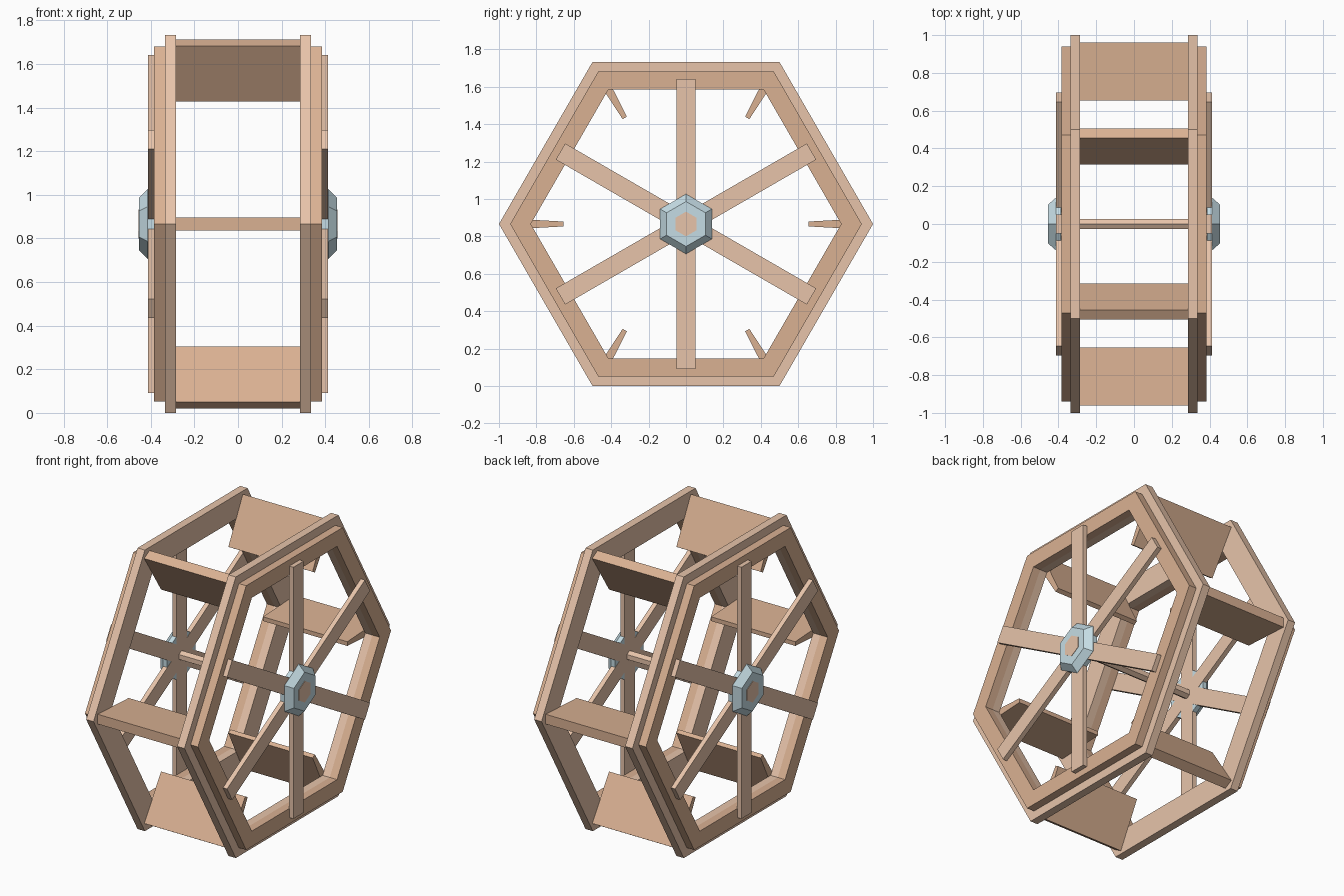
import bpy, bmesh
from math import sin, cos, pi, sqrt
from mathutils import Matrix

if "Cube" in bpy.data.objects:
    bpy.data.objects.remove(bpy.data.objects["Cube"])

CZ = sqrt(3) / 2  # height of the wheel axis


def material(name, rgb):
    m = bpy.data.materials.new(name)
    m.diffuse_color = (*rgb, 1)
    m.use_nodes = True
    m.node_tree.nodes["Principled BSDF"].inputs["Base Color"].default_value = m.diffuse_color
    return m


PALE = material("pale_wood", (0.80, 0.55, 0.40))
WOOD = material("wood", (0.70, 0.44, 0.29))
METAL = material("pale_metal", (0.56, 0.72, 0.78))


def finish(name, bm, mat):
    bmesh.ops.recalc_face_normals(bm, faces=bm.faces[:])
    mesh = bpy.data.meshes.new(name)
    bm.to_mesh(mesh)
    bm.free()
    mesh.materials.append(mat)
    ob = bpy.data.objects.new(name, mesh)
    ob.location.z = CZ
    bpy.context.collection.objects.link(ob)
    return ob


def hex_turn(name, profile, mat, turn=0.0, ring=False):
    """Six-sided turning of (x, radius) points about the x axis."""
    bm = bmesh.new()
    loops = [[bm.verts.new((x, r * cos(turn + k * pi / 3), r * sin(turn + k * pi / 3)))
              for k in range(6)] for x, r in profile]
    pairs = list(zip(loops, loops[1:]))
    if ring:
        pairs.append((loops[-1], loops[0]))
    else:
        bm.faces.new(loops[0])
        bm.faces.new(loops[-1])
    for a, b in pairs:
        for k in range(6):
            j = (k + 1) % 6
            bm.faces.new((a[k], a[j], b[j], b[k]))
    return finish(name, bm, mat)


def slab(name, x0, x1, r0, h0, r1, h1, angle, mat):
    """Block from radius r0 to r1 with half widths h0 and h1, spun about x."""
    bm = bmesh.new()
    outline = [(r0, -h0), (r1, -h1), (r1, h1), (r0, h0)]
    a, b = [[bm.verts.new((x, y, z)) for y, z in outline] for x in (x0, x1)]
    bm.faces.new(a)
    bm.faces.new(b)
    for k in range(4):
        j = (k + 1) % 4
        bm.faces.new((a[k], a[j], b[j], b[k]))
    bm.transform(Matrix.Rotation(angle, 4, 'X'))
    return finish(name, bm, mat)


for side, s in (("left", -1), ("right", 1)):
    # two stacked hexagonal rims
    for label, x0, x1, r, mat in (("outer_rim", 0.285, 0.335, 1.0, PALE),
                                  ("inner_rim", 0.335, 0.385, 0.94, WOOD)):
        hex_turn(f"{side}_{label}", [(s * x0, 0.83), (s * x0, r), (s * x1, r), (s * x1, 0.83)],
                 mat, ring=True)
    # three crossing bars make six spokes
    for k in range(3):
        slab(f"{side}_spoke_{k + 1}", s * 0.384, s * 0.413, -0.775, 0.05, 0.775, 0.05,
             pi / 6 + k * pi / 3, PALE)
    # chamfered hub and its wooden cap
    hex_turn(f"{side}_hub", [(s * 0.386, 0.16), (s * 0.414, 0.16), (s * 0.454, 0.12)], METAL, pi / 6)
    hex_turn(f"{side}_hub_cap", [(s * 0.42, 0.066), (s * 0.456, 0.066)], PALE, pi / 6)

# axle between the hubs
hex_turn("axle", [(-0.4, 0.03), (0.4, 0.03)], PALE, pi / 6)

# tapered paddles at the six corners
for k in range(6):
    slab(f"paddle_{k + 1}", -0.287, 0.287, 0.655, 0.013, 0.96, 0.03, k * pi / 3, WOOD)
